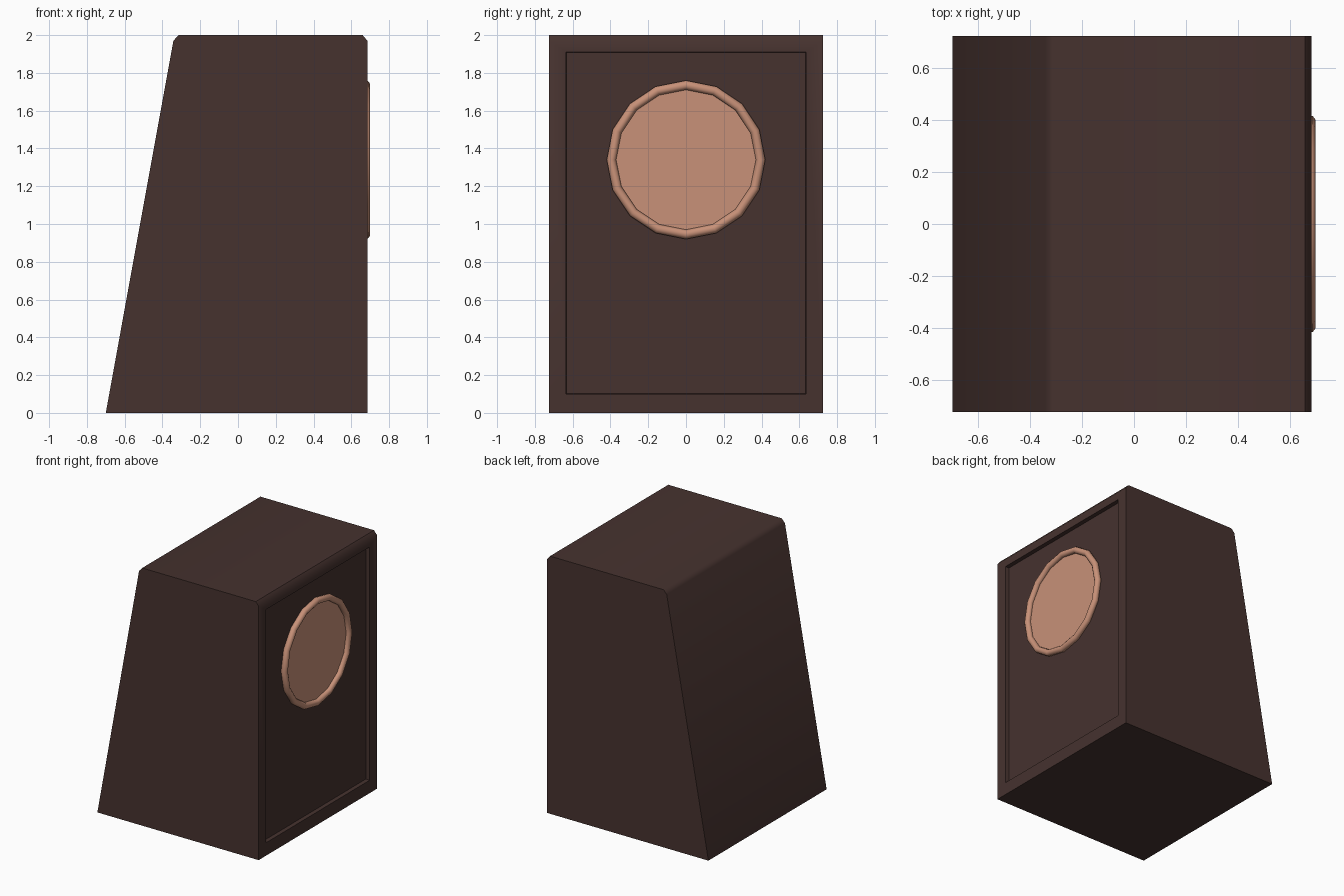
import bpy, bmesh
from math import pi, radians

if "Cube" in bpy.data.objects:
    bpy.data.objects.remove(bpy.data.objects["Cube"])


def material(name, rgb):
    m = bpy.data.materials.new(name)
    m.diffuse_color = (*rgb, 1)
    m.use_nodes = True
    m.node_tree.nodes["Principled BSDF"].inputs["Base Color"].default_value = m.diffuse_color
    return m


def finish(ob, name, mat):
    ob.name = name
    ob.data.materials.append(mat)
    bpy.ops.object.select_all(action='DESELECT')
    ob.select_set(True)
    bpy.context.view_layer.objects.active = ob
    bpy.ops.object.shade_smooth_by_angle(angle=radians(50))


wood = material("dark_wood", (0.061, 0.032, 0.028))
copper = material("copper", (0.577, 0.283, 0.188))

# Cabinet: side profile with sloped back and eased top edges, extruded in y
profile = [(-0.70, 0), (0.685, 0), (0.685, 1.97), (0.66, 2.0), (-0.315, 2.0), (-0.342, 1.97)]
bm = bmesh.new()
side = bm.faces.new([bm.verts.new((x, -0.725, z)) for x, z in profile])
ext = bmesh.ops.extrude_face_region(bm, geom=[side])
moved = [g for g in ext["geom"] if isinstance(g, bmesh.types.BMVert)]
bmesh.ops.translate(bm, verts=moved, vec=(0, 1.45, 0))
bmesh.ops.recalc_face_normals(bm, faces=bm.faces)

# Recessed front baffle on the +x side
bm.normal_update()
baffle = max(bm.faces, key=lambda f: f.normal.x * f.calc_area())
bmesh.ops.inset_individual(bm, faces=[baffle], thickness=0.09)
for v in baffle.verts:
    v.co.y = 0.635 if v.co.y > 0 else -0.635
    v.co.z = 1.91 if v.co.z > 1 else 0.10
bm.normal_update()
bmesh.ops.inset_individual(bm, faces=[baffle], thickness=0.004, depth=-0.03)

mesh = bpy.data.meshes.new("cabinet")
bm.to_mesh(mesh)
bm.free()
cabinet = bpy.data.objects.new("cabinet", mesh)
bpy.context.collection.objects.link(cabinet)
finish(cabinet, "cabinet", wood)

# Speaker rim
bpy.ops.mesh.primitive_torus_add(major_segments=16, minor_segments=10,
                                 major_radius=0.395, minor_radius=0.025,
                                 location=(0.675, 0, 1.34), rotation=(0, pi / 2, 0))
finish(bpy.context.object, "speaker_rim", copper)

# Speaker disc
bpy.ops.mesh.primitive_cylinder_add(vertices=16, radius=0.39, depth=0.02,
                                    location=(0.658, 0, 1.34), rotation=(0, pi / 2, 0))
finish(bpy.context.object, "speaker_disc", copper)
